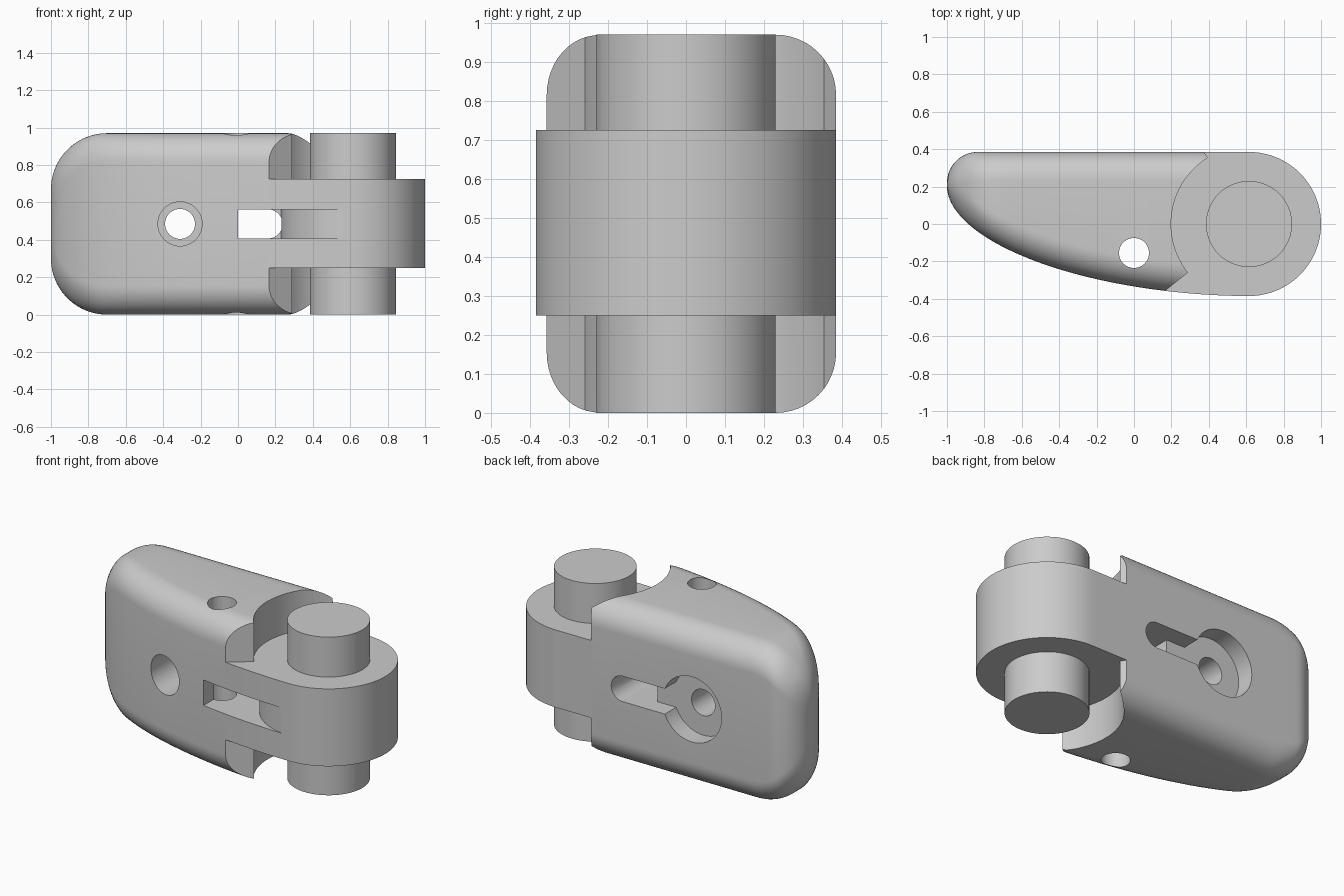
import bpy, bmesh
from math import cos, sin, pi, sqrt, radians

if "Cube" in bpy.data.objects:
    bpy.data.objects.remove(bpy.data.objects["Cube"])

HX, R, HEIGHT = 0.615, 0.385, 0.97      # hinge centre, knuckle radius, full height
MID = HEIGHT / 2
FILLET = 0.155

grey = bpy.data.materials.new("light_grey")
grey.use_nodes = True
colour = (0.6, 0.6, 0.6, 1)
grey.diffuse_color = colour
grey.node_tree.nodes["Principled BSDF"].inputs["Base Color"].default_value = colour


def make_object(name, bm):
    bmesh.ops.recalc_face_normals(bm, faces=bm.faces[:])
    mesh = bpy.data.meshes.new(name)
    bm.to_mesh(mesh)
    bm.free()
    mesh.materials.append(grey)
    obj = bpy.data.objects.new(name, mesh)
    bpy.context.collection.objects.link(obj)
    return obj


def loft(name, rings):
    bm = bmesh.new()
    rows = [[bm.verts.new(p) for p in ring] for ring in rings]
    n = len(rows[0])
    for a, b in zip(rows, rows[1:]):
        for i in range(n):
            j = (i + 1) % n
            bm.faces.new((a[i], a[j], b[j], b[i]))
    bm.faces.new(rows[0])
    bm.faces.new(rows[-1])
    return make_object(name, bm)


def prism(name, points, axis, lo, hi):
    place = (lambda u, v, h: (u, v, h)) if axis == "z" else (lambda u, v, h: (u, h, v))
    return loft(name, [[place(u, v, h) for u, v in points] for h in (lo, hi)])


def arc(cx, cy, r, a0, a1, n):
    angles = [radians(a0 + (a1 - a0) * i / n) for i in range(n + 1)]
    return [(cx + r * cos(a), cy + r * sin(a)) for a in angles]


def circle(cx, cy, r, n=64):
    return arc(cx, cy, r, 0, 360, n)[:-1]


def rect(x0, y0, x1, y1):
    return [(x0, y0), (x1, y0), (x1, y1), (x0, y1)]


def cut(target, cutter):
    mod = target.modifiers.new("cut", "BOOLEAN")
    mod.operation = "DIFFERENCE"
    mod.solver = "EXACT"
    mod.object = cutter
    bpy.context.view_layer.objects.active = target
    bpy.ops.object.modifier_apply(modifier=mod.name)
    bpy.data.objects.remove(cutter)


# Plan outline and height of the body along x
def front_y(x):
    if x > HX:
        return -sqrt(R * R - (x - HX) ** 2)
    t = (HX - x) / (1 + HX)
    return 0.2 - 0.585 * (1 - t ** 1.9) ** (1 / 1.9)


def back_y(x):
    if x > HX:
        return sqrt(R * R - (x - HX) ** 2)
    nose = 0.165
    return R - nose + sqrt(nose ** 2 - min(0, x + 1 - nose) ** 2)


def half_height(x):
    corner = 0.3
    return MID - corner + sqrt(corner ** 2 - min(0, x + 1 - corner) ** 2)


def section(x):
    f, b, h = front_y(x), back_y(x), half_height(x)
    ry = min(FILLET, 0.48 * (b - f))
    ring = []
    for cy, cz, start in ((b - ry, h, 0), (f + ry, h, 90), (f + ry, -h, 180), (b - ry, -h, 270)):
        cz -= FILLET if cz > 0 else -FILLET
        for i in range(13):
            a = radians(start + 90 * i / 12)
            ring.append((x, cy + ry * cos(a), MID + cz + FILLET * sin(a)))
    return ring


# Rounded body with the hinge knuckle at its end
steps = 90
body = loft("hinge_body", [section(-0.9998 * cos(pi * i / steps)) for i in range(steps + 1)])

# Clearance above and below the knuckle, bounded by an arc and two radial walls
clearance = arc(HX, 0, 0.417, 122, 218.5, 40)
clearance += arc(HX, 0, 0.9, 218.5, 218.5, 1)[:1] + [(1.3, -0.56), (1.3, 0.763)]
clearance += arc(HX, 0, 0.9, 122, 122, 1)[:1]
for lo, hi in ((0.725, 1.3), (-0.3, 0.25)):
    cut(body, prism("clearance_cutter", clearance, "z", lo, hi))

# Front channel wrapping onto the knuckle
S = 0.078
channel = [(0, -0.6), (0, 0)] + arc(HX, 0, R, 180, 262, 40) + [(0.56, -0.6)]
cut(body, prism("channel_cutter", channel, "z", MID - S, MID + S))

# Round-ended window opening to the back
window = [(0, MID - S)] + arc(0.16, MID, S, -90, 90, 24) + [(0, MID + S)]
cut(body, prism("window_cutter", window, "y", -0.05, 0.6))

# Shallow back groove and round recess
BACK = R - 0.11
cut(body, prism("recess_cutter", circle(-0.31, MID, 0.2), "y", BACK, 0.6))
cut(body, prism("groove_cutter", rect(-0.31, MID - S, 0.02, MID + S), "y", BACK, 0.6))

# Stepped hole from the front and the vertical hole
cut(body, prism("front_bore_cutter", circle(-0.31, MID, 0.118), "y", -0.6, 0.08))
cut(body, prism("through_hole_cutter", circle(-0.31, MID, 0.08), "y", -0.5, 0.5))
cut(body, prism("vertical_hole_cutter", circle(0, -0.155, 0.08), "z", -0.3, 1.3))

# Hinge pin
pin = prism("hinge_pin", circle(HX, 0, 0.23), "z", 0, HEIGHT)

for obj in (body, pin):
    bpy.ops.object.select_all(action="DESELECT")
    obj.select_set(True)
    bpy.context.view_layer.objects.active = obj
    bpy.ops.object.shade_smooth_by_angle(angle=radians(30))
